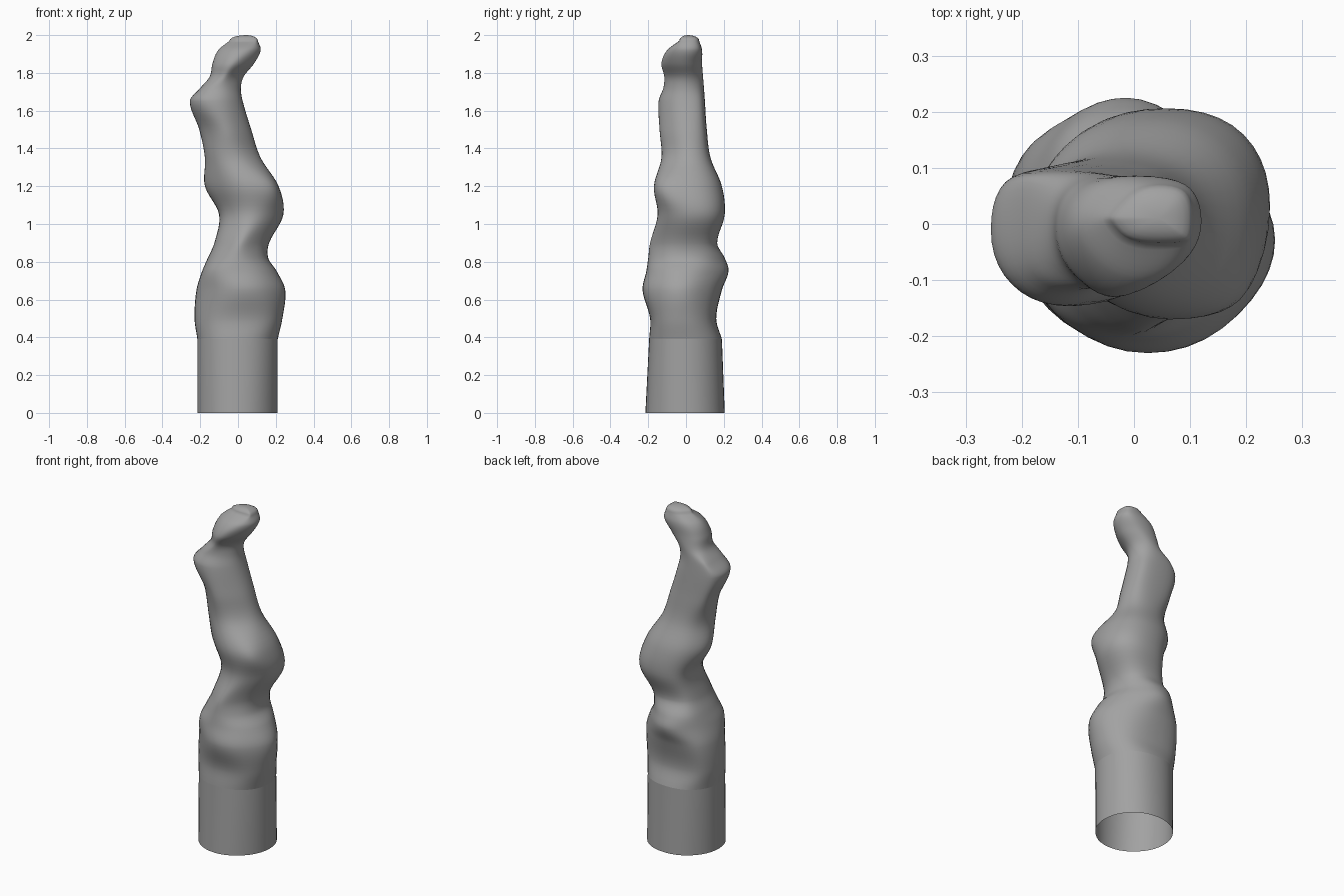
import bpy
import bmesh
import math
from mathutils import Vector

# Remove the default object
default_cube = bpy.data.objects.get("Cube")
if default_cube:
    bpy.data.objects.remove(default_cube, do_unlink=True)

# The single matte grey colour
grey = bpy.data.materials.new("matte_grey")
grey.use_nodes = True
grey_value = (0.36, 0.36, 0.36, 1.0)
grey.diffuse_color = grey_value
shader = grey.node_tree.nodes["Principled BSDF"]
shader.inputs["Base Color"].default_value = grey_value
shader.inputs["Roughness"].default_value = 0.7

# Cross-section reach in hundredths: height, then the distance from the axis
# to the surface towards left, back-left, back, back-right, right,
# front-right, front and front-left
SECTIONS = [
    (39, 21, 20.5, 19, 21, 21.5, 21, 19.5, 21),
    (50, 23.5, 20, 16, 22, 23, 21, 19, 23),
    (65, 25, 20.5, 19, 23, 22, 21, 23, 24.5),
    (75, 20.5, 19.5, 22.5, 21.5, 19, 21, 21, 21),
    (82, 16, 18, 20.5, 20, 16, 18, 20, 17.5),
    (90, 16.5, 18, 16.5, 16, 12.5, 14.5, 19, 16.5),
    (105, 24, 25, 20.5, 16.5, 10, 9.5, 15, 20),
    (120, 21.5, 21.5, 19, 18.5, 17.5, 13.5, 17, 22.5),
    (135, 12, 13, 13, 16, 17.5, 15.5, 13, 11),
    (150, 7, 9, 11, 19, 20.5, 17.5, 14, 8),
    (165, 2.5, 5.5, 10, 21.5, 25.5, 23, 14.5, 5.5),
    (172, 1.5, 4, 9.5, 19, 20, 19, 12, 4),
    (178, 3, 4.5, 9, 14, 15, 14.5, 11.5, 4.5),
    (185, 8.5, 8, 8.5, 12, 13.5, 13.5, 13, 9),
    (192, 12, 11.5, 8.5, 9.5, 10.5, 9.5, 10, 11),
    (197, 10.5, 10.5, 7, 4.5, 4.5, 3, 3.5, 9),
]
BASE_FOOT = (0, 21, 21, 20.5, 21, 21.5, 21.5, 21.5, 21)
TIP = Vector((0.045, 0.01, 2.0))
SIDES = 8
ARC_STEPS = 5
LAYERS = 6


def section_ring(row):
    """Smooth closed curve that touches eight lines around the axis."""
    height, reach = row[0], row[1:]
    turn = math.tau / SIDES
    corners = []
    for i in range(SIDES):
        here, following = reach[i], reach[(i + 1) % SIDES]
        along = (following - here * math.cos(turn)) / math.sin(turn)
        a = i * turn
        corners.append(Vector((here * math.cos(a) - along * math.sin(a),
                               here * math.sin(a) + along * math.cos(a),
                               height)) / 100)
    ring = []
    for i in range(SIDES):
        before, corner = corners[i - 1], corners[i]
        after = corners[(i + 1) % SIDES]
        start, end = (before + corner) / 2, (corner + after) / 2
        for k in range(ARC_STEPS):
            t = k / ARC_STEPS
            ring.append(start.lerp(corner, t).lerp(corner.lerp(end, t), t))
    return ring


def slope(rows, i, column):
    """Rate of change of one column with height."""
    low, high = rows[max(i - 1, 0)], rows[min(i + 1, len(rows) - 1)]
    return (high[column] - low[column]) / (high[0] - low[0])


def refine(rows):
    """Fill in smooth sections between the given ones."""
    result = []
    for i in range(len(rows) - 1):
        low, high = rows[i], rows[i + 1]
        gap = high[0] - low[0]
        for k in range(LAYERS):
            t = k / LAYERS
            rise = t * t * (3 - 2 * t)
            leave = gap * t * (1 - t) ** 2
            arrive = gap * t * t * (t - 1)
            row = [low[0] + gap * t]
            for c in range(1, SIDES + 1):
                row.append(low[c] + (high[c] - low[c]) * rise
                           + leave * slope(rows, i, c)
                           + arrive * slope(rows, i + 1, c))
            result.append(row)
    result.append(rows[-1])
    return result


def loft(name, rings, apex=None):
    """Skin a stack of rings into one smooth object, open at the bottom."""
    bm = bmesh.new()
    loops = [[bm.verts.new(p) for p in ring] for ring in rings]
    count = len(loops[0])
    for lower, upper in zip(loops, loops[1:]):
        for j in range(count):
            n = (j + 1) % count
            bm.faces.new((lower[j], lower[n], upper[n], upper[j]))
    if apex is not None:
        top = bm.verts.new(apex)
        for j in range(count):
            bm.faces.new((loops[-1][j], loops[-1][(j + 1) % count], top))
    mesh = bpy.data.meshes.new(name)
    bm.to_mesh(mesh)
    bm.free()
    mesh.materials.append(grey)
    obj = bpy.data.objects.new(name, mesh)
    bpy.context.collection.objects.link(obj)
    bpy.ops.object.select_all(action="DESELECT")
    obj.select_set(True)
    bpy.context.view_layer.objects.active = obj
    bpy.ops.object.shade_smooth_by_angle(angle=math.radians(50))


# Plain open sleeve at the bottom
loft("base_sleeve", [section_ring(BASE_FOOT), section_ring(SECTIONS[0])])

# Twisting, lumpy body with a rounded tip
body_rings = [section_ring(row) for row in refine(SECTIONS)]
rim = body_rings[-1]
rim_height = rim[0].z
for step in range(1, LAYERS):
    angle = math.pi / 2 * step / LAYERS
    level = rim_height + (TIP.z - rim_height) * math.sin(angle)
    ring = []
    for p in rim:
        q = TIP.lerp(p, math.cos(angle))
        ring.append(Vector((q.x, q.y, level)))
    body_rings.append(ring)
loft("twisted_body", body_rings, apex=TIP)
